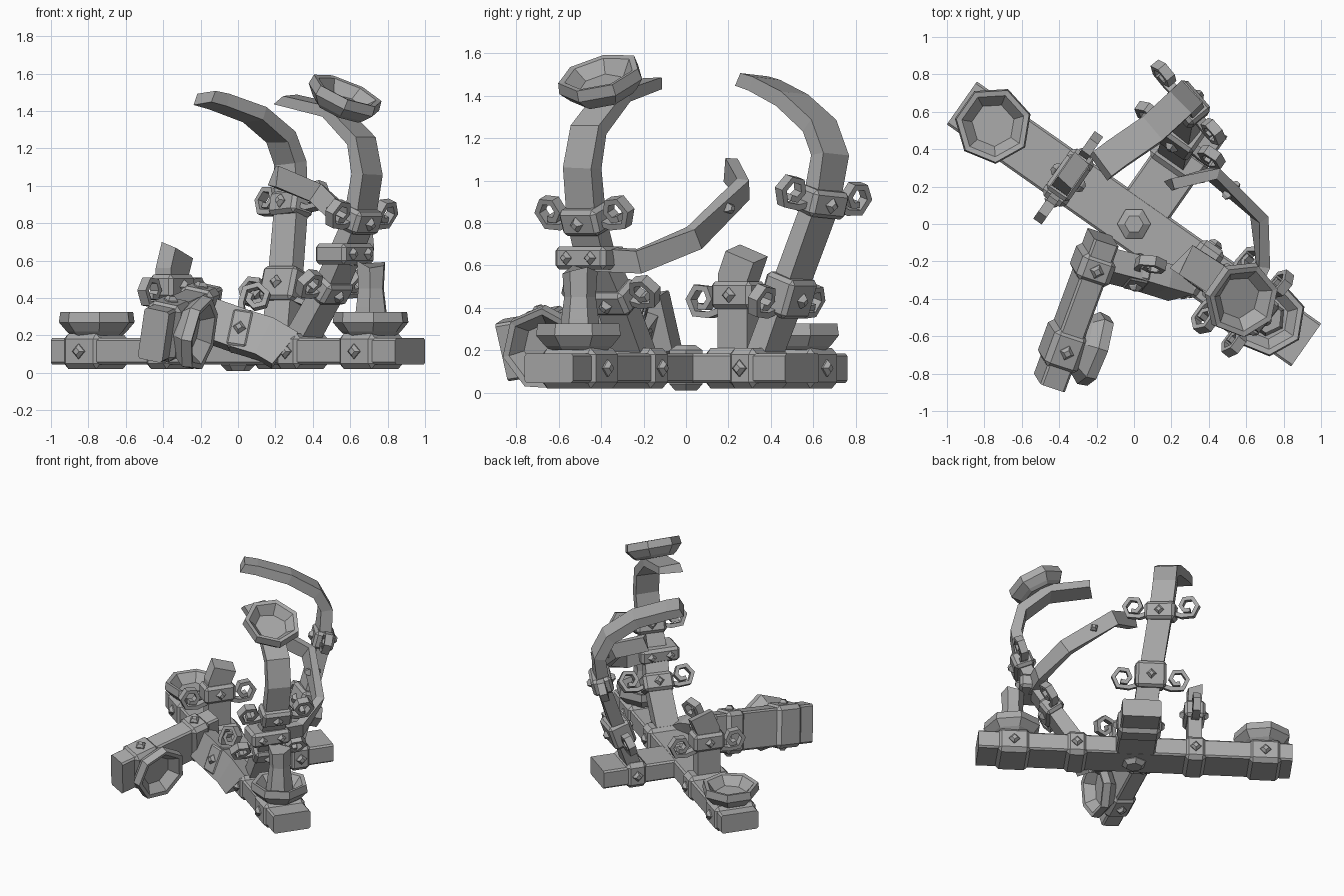
import bpy, bmesh, math, random
from mathutils import Vector, Matrix

cube = bpy.data.objects.get("Cube")
if cube:
    bpy.data.objects.remove(cube)
random.seed(4)

iron = bpy.data.materials.new("grey_iron")
iron.use_nodes = True
iron.diffuse_color = (0.4, 0.4, 0.4, 1)
iron.node_tree.nodes["Principled BSDF"].inputs["Base Color"].default_value = (0.4, 0.4, 0.4, 1)

U = Vector((0.818, -0.575, 0))   # along the long beam
V = Vector((0.575, 0.818, 0))    # along the cross beam
Z = Vector((0, 0, 1))


def frame(origin, x, z):
    """Matrix with x exact, z made square to it."""
    x = Vector(x).normalized()
    z = Vector(z)
    z = (z - x * z.dot(x)).normalized()
    m = Matrix((x, z.cross(x), z)).transposed().to_4x4()
    m.translation = Vector(origin)
    return m


def finish(name, bm, m=Matrix()):
    bm.transform(m)
    bmesh.ops.recalc_face_normals(bm, faces=bm.faces[:])
    mesh = bpy.data.meshes.new(name)
    bm.to_mesh(mesh)
    bm.free()
    mesh.materials.append(iron)
    ob = bpy.data.objects.new(name, mesh)
    bpy.context.collection.objects.link(ob)
    return ob


def block(name, m, size, bevel=0.02, center=(0, 0, 0), lengthwise=False):
    """Chamfered box; lengthwise chamfers only the edges that run along x."""
    bm = bmesh.new()
    bmesh.ops.create_cube(bm, size=1)
    edges = [e for e in bm.edges
             if not lengthwise or abs(e.verts[0].co.x - e.verts[1].co.x) > 0.5]
    bmesh.ops.scale(bm, vec=size, verts=bm.verts[:])
    bmesh.ops.bevel(bm, geom=edges, offset=bevel, segments=1, affect='EDGES')
    bmesh.ops.translate(bm, vec=center, verts=bm.verts[:])
    return finish(name, bm, m)


def skin(bm, rings):
    n = len(rings[0])
    for a, b in zip(rings, rings[1:]):
        for i in range(n):
            bm.faces.new((a[i], a[(i + 1) % n], b[(i + 1) % n], b[i]))
    bm.faces.new(rings[0])
    bm.faces.new(rings[-1])


def lathe(name, m, profile, sides, ragged=0):
    bm = bmesh.new()
    rings = []
    for r, z in profile:
        rings.append([bm.verts.new((r * math.cos(i * math.tau / sides),
                                    r * math.sin(i * math.tau / sides), z)) for i in range(sides)])
    for v in rings[-1]:
        v.co.z += random.uniform(-ragged, ragged)
    skin(bm, rings)
    return finish(name, bm, m)


def sweep(name, points, wide, width, thick, ragged=0, wide_end=None, tip=1):
    """Flat bar along a path; its width turns from wide to wide_end and thins to tip."""
    bm = bmesh.new()
    pts = [Vector(p) for p in points]
    rings = []
    for i, p in enumerate(pts):
        f = i / (len(pts) - 1)
        t = (pts[min(i + 1, len(pts) - 1)] - pts[max(i - 1, 0)]).normalized()
        w = Vector(wide).lerp(Vector(wide_end or wide), min(1, 2 * f))
        w = (w - t * w.dot(t)).normalized()
        d = t.cross(w) * (1 + (tip - 1) * f)
        rings.append([bm.verts.new(p + w * (a * width / 2) + d * (b * thick / 2))
                      for a, b in ((-1, -1), (1, -1), (1, 1), (-1, 1))])
    end = (pts[-1] - pts[-2]).normalized()
    for v in rings[-1]:
        v.co += end * random.uniform(-ragged, ragged)
    skin(bm, rings)
    return finish(name, bm)


def studs(name, m, offset, size=0.04):
    """Pointed diamond studs on the +y and -y faces of a frame."""
    for s in (-1, 1):
        lathe(name, m @ Matrix.Translation((0, s * offset, 0)) @ Matrix.Rotation(-s * math.pi / 2, 4, 'X'),
              [(size, -0.01), (size, 0.008), (size * 0.5, 0.028)], 4)


def beam_band(name, m, at, length):
    local = m @ Matrix.Translation((at, 0, 0))
    block(name, local, (length, 0.31, 0.19), 0.03)
    studs(name + "_stud", local, 0.155)


def scroll(name, m, side, start, drop):
    pts = [m @ Vector((side * (start - 0.03), 0, -0.01 - drop))]
    for i in range(8):
        a = math.radians(-120 + i * 60)
        r = 0.085 - 0.007 * i
        pts.append(m @ Vector((side * (start + 0.085 + r * math.cos(a)), 0,
                               0.04 - drop + r * math.sin(a))))
    sweep(name, pts, m.to_3x3() @ Vector((0, 1, 0)), 0.055, 0.03)


def collar(name, origin, wide, axis, sides=(-1, 1), width=0.22, height=0.13, depth=0.15, drop=0):
    m = frame(origin, wide, axis)
    block(name, m, (width, depth, height), 0.02)
    studs(name + "_stud", m, depth / 2, 0.036)
    for s in sides:
        scroll(name + "_scroll", m, s, width / 2, drop)


BOWL = [(0.14, 0), (0.165, 0.02), (0.208, 0.07), (0.2, 0.125), (0.17, 0.12), (0.115, 0.055)]


def bowl(name, origin, up, side=U):
    z = Vector(up).normalized()
    x = Vector(side) - z * Vector(side).dot(z)
    lathe(name, frame(origin, x, z), BOWL, 7, 0.008)


# Crossed base beams with their bands
base = frame((0, 0, 0.115), U, Z)
block("long_beam", base, (2.25, 0.28, 0.14), 0.012, lengthwise=True)
for at, length in ((-0.93, 0.24), (-0.43, 0.16), (0.42, 0.16), (0.87, 0.24)):
    beam_band("beam_band", base, at, length)
cross = frame((0, 0, 0.115), V, Z)
block("cross_beam", cross, (0.7, 0.28, 0.138), 0.012, (0.32, 0, 0), lengthwise=True)
beam_band("cross_beam_band", cross, 0.42, 0.16)
lathe("hub_boss", Matrix(), [(0.06, 0.01), (0.09, 0.04), (0.09, 0.2), (0.05, 0.225)], 6)

# Candle bowls on the long beam, one with a broken candle
bowl("left_bowl", U * -0.92 + Z * 0.2, Z)
bowl("right_bowl", U * 0.87 + Z * 0.2, Z)
lathe("candle", frame(U * 0.87 + Z * 0.25, U, Z),
      [(0.1, 0), (0.088, 0.1), (0.075, 0.2), (0.083, 0.33)], 6, 0.025)

# Short broken post
foot = U * -0.43
sweep("short_post", [foot + Z * 0.18, foot + Z * 0.45, foot + Z * 0.54,
                     foot + V * 0.05 + Z * 0.66], V, 0.17, 0.1, 0.03)
collar("short_post_collar", foot + Z * 0.46, V, Z, width=0.23, drop=0.06)

# Back arm curving over the centre
back_wide = Vector((0.65, -0.76, 0.08))
back = [(0.22, 0.37, 0.18), (0.25, 0.48, 0.47), (0.285, 0.64, 0.9), (0.28, 0.68, 1.12),
        (0.23, 0.63, 1.26), (0.09, 0.5, 1.38), (-0.1, 0.37, 1.45), (-0.18, 0.31, 1.47)]
sweep("back_arm", back, U, 0.165, 0.1, 0.02, back_wide, 0.65)
collar("back_arm_lower_collar", (0.25, 0.48, 0.46), U, (0.04, 0.14, 0.4),
       height=0.19, depth=0.17, drop=0.06)
collar("back_arm_upper_collar", back[2], back_wide, (0.02, 0.14, 0.4))

# Right arm leaning outwards, then curving back
right_wide = Vector((0.62, 0.78, 0))
right = [(0.34, -0.24, 0.18), (0.49, -0.34, 0.45), (0.58, -0.43, 0.65), (0.65, -0.47, 0.82),
         (0.69, -0.49, 1.06), (0.66, -0.46, 1.24), (0.51, -0.34, 1.4), (0.26, -0.18, 1.46)]
sweep("right_arm", right, right_wide, 0.17, 0.11, 0.03, tip=0.5)
collar("right_arm_lower_collar", right[1], right_wide, (0.15, -0.1, 0.25))
collar("right_arm_upper_collar", right[3], right_wide, (0.1, -0.06, 0.3))
bowl("upper_bowl", (0.54, -0.38, 1.4), (0.42, -0.27, 1))

# Fallen strip caught on the right arm
catch = frame((0.57, -0.45, 0.635), V, Z)
block("strip_clamp", catch, (0.29, 0.2, 0.11), 0.02)
for off in (-0.07, 0.07):
    studs("strip_clamp_stud", catch @ Matrix.Translation((off, 0, 0)), 0.1, 0.032)
strip = [(0.6, -0.42, 0.63), (0.69, -0.22, 0.62), (0.67, 0.04, 0.73),
         (0.42, 0.27, 0.96), (0.2, 0.21, 1.05)]
sweep("fallen_strip", strip, (0.2, 0.1, 1), 0.11, 0.06, 0.02)
studs("fallen_strip_stud", frame((0.52, 0.18, 0.87), (-0.7, 0.65, 0.62), Z), 0.03, 0.03)

# Snapped front arm lying on its side
axis = Vector((-0.34, -0.92, -0.16)).normalized()
up = Vector((0.92, -0.3, -0.2))
arm = frame((-0.22, -0.22, 0.31), axis, up)
block("snapped_beam", arm, (0.84, 0.28, 0.14), 0.012, (0.26, 0, 0), lengthwise=True)
beam_band("snapped_beam_inner_band", arm, 0, 0.16)
beam_band("snapped_beam_outer_band", arm, 0.47, 0.22)
rot = arm.to_3x3()
bowl("snapped_bowl", arm @ Vector((0.43, 0, 0.075)), rot @ Vector((0, 0, 1)), axis)
post = [(-0.18, -0.21, 0.29), (0.02, -0.26, 0.22), (0.15, -0.3, 0.18), (0.25, -0.33, 0.12)]
post_wide = Vector((0.2, 0.25, 0.93))
sweep("snapped_post", post, post_wide, 0.22, 0.13, 0.03)
collar("snapped_post_collar", post[1], post_wide, (0.3, -0.08, -0.1), sides=(1,))
